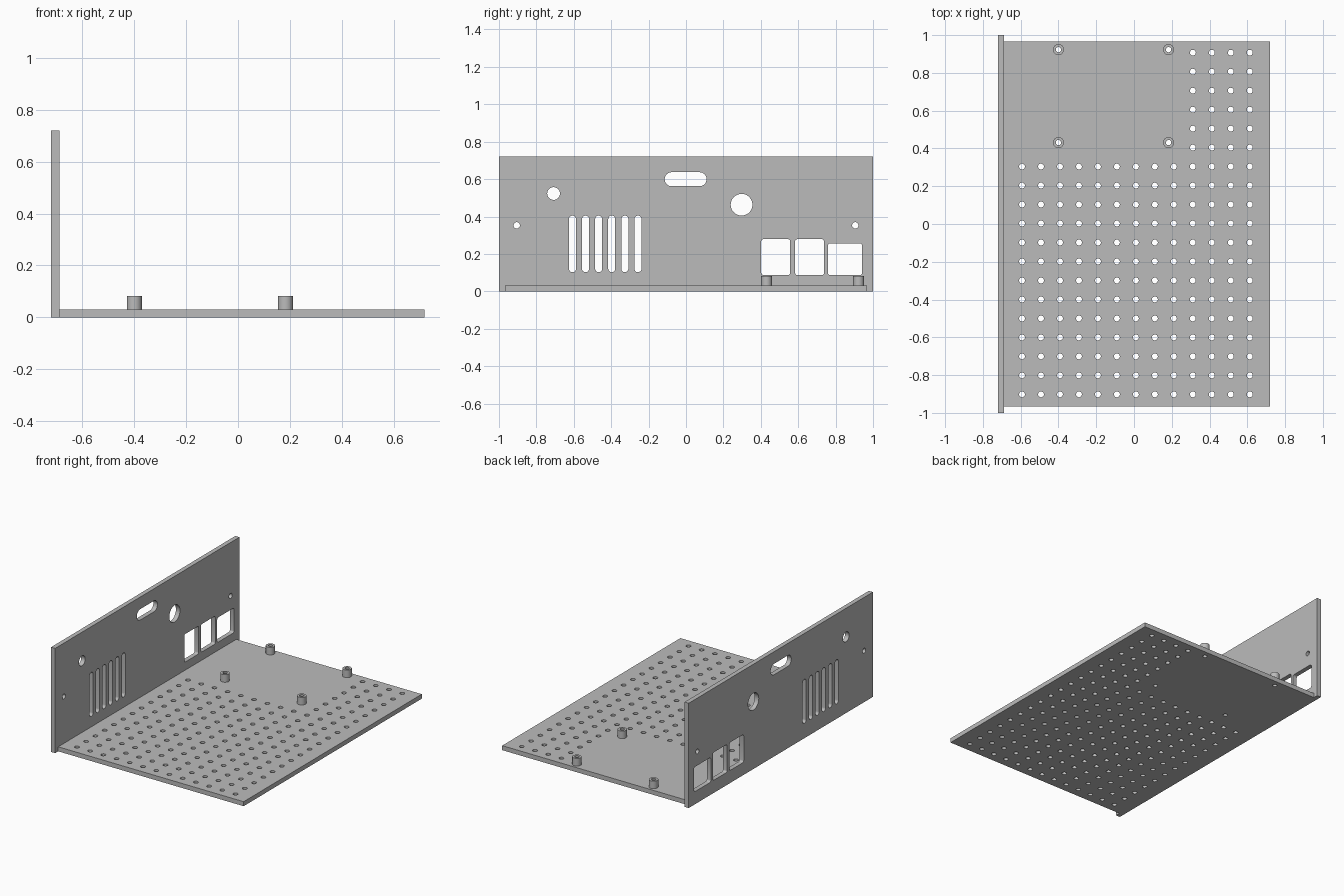
import bpy, bmesh, math
from mathutils import Matrix, Vector

cube = bpy.data.objects.get("Cube")
if cube:
    bpy.data.objects.remove(cube, do_unlink=True)

grey = bpy.data.materials.new("mid grey")
grey.use_nodes = True
grey.diffuse_color = (0.5, 0.5, 0.5, 1)
grey.node_tree.nodes["Principled BSDF"].inputs["Base Color"].default_value = (0.5, 0.5, 0.5, 1)


def rounded(x0, x1, y0, y1, r=0.0, steps=8):
    """Outline of a rectangle with rounded corners; coincident points are skipped."""
    pts = []
    corners = [(x1 - r, y1 - r), (x0 + r, y1 - r), (x0 + r, y0 + r), (x1 - r, y0 + r)]
    for k, (cx, cy) in enumerate(corners):
        for i in range(steps + 1):
            a = (k + i / steps) * math.pi / 2
            p = Vector((cx + r * math.cos(a), cy + r * math.sin(a)))
            if all((p - q).length > 1e-4 for q in pts):
                pts.append(p)
    return pts


def circle(x, y, r, steps=6):
    return rounded(x - r, x + r, y - r, y + r, r, steps)


def plate(name, outlines, thickness, matrix):
    """Extrude an outline with holes into a solid plate."""
    curve = bpy.data.curves.new(name + " profile", "CURVE")
    curve.dimensions = "2D"
    curve.fill_mode = "BOTH"
    curve.extrude = thickness / 2
    for pts in outlines:
        spline = curve.splines.new("POLY")
        spline.points.add(len(pts) - 1)
        for point, p in zip(spline.points, pts):
            point.co = (p.x, p.y, 0, 1)
        spline.use_cyclic_u = True
    helper = bpy.data.objects.new(name + " helper", curve)
    bpy.context.collection.objects.link(helper)
    bpy.context.view_layer.update()
    graph = bpy.context.evaluated_depsgraph_get()
    mesh = bpy.data.meshes.new_from_object(helper.evaluated_get(graph))
    bpy.data.objects.remove(helper, do_unlink=True)
    bpy.data.curves.remove(curve)

    # Weld the caps to the sides and place the plate
    bm = bmesh.new()
    bm.from_mesh(mesh)
    bmesh.ops.remove_doubles(bm, verts=bm.verts, dist=1e-5)
    bm.transform(matrix)
    bmesh.ops.recalc_face_normals(bm, faces=bm.faces)
    bm.to_mesh(mesh)
    bm.free()
    mesh.name = name
    mesh.materials.clear()
    mesh.materials.append(grey)
    obj = bpy.data.objects.new(name, mesh)
    bpy.context.collection.objects.link(obj)
    bpy.ops.object.select_all(action="DESELECT")
    obj.select_set(True)
    bpy.context.view_layer.objects.active = obj
    bpy.ops.object.shade_smooth_by_angle(angle=math.radians(40))
    return obj


T = 0.031          # plate thickness
PITCH = 0.1005     # spacing of the hole grid
posts = [(x, y) for x in (-0.4, 0.183) for y in (0.431, 0.923)]

# Base plate: hole grid, leaving the board area clear
base = [rounded(-0.69, 0.72, -0.967, 0.967)]
for row in range(19):
    for col in range(13):
        if row < 13 or col > 8:
            base.append(circle(-0.593 + col * PITCH, -0.902 + row * PITCH, 0.0155))
base += [circle(x, y, 0.014) for x, y in posts]
plate("base_plate", base, T, Matrix.Translation((0, 0, T / 2)))

# Hollow standoffs on the base
for i, (x, y) in enumerate(posts):
    plate(f"standoff_{i + 1}", [circle(x, y, 0.029, 8), circle(x, y, 0.014)],
          0.083 - T, Matrix.Translation((0, 0, (0.083 + T) / 2)))

# Side panel, drawn in y and z
panel = [rounded(-1, 1, 0, 0.72)]
panel += [circle(-0.708, 0.523, 0.034, 10), circle(0.297, 0.463, 0.058, 12)]
panel += [circle(side * 0.905, 0.353, 0.017) for side in (-1, 1)]
panel.append(rounded(-0.114, 0.11, 0.562, 0.637, 0.0374))       # handle slot
for i in range(6):                                              # vents
    y = -0.607 + i * 0.07
    panel.append(rounded(y - 0.0187, y + 0.0187, 0.102, 0.405, 0.0186))
for y0, y1, top in ((0.402, 0.557, 0.279), (0.583, 0.738, 0.279), (0.759, 0.941, 0.257)):
    panel.append(rounded(y0, y1, 0.087, top, 0.012, 4))         # port windows
upright = Matrix(((0, 0, 1, -0.705), (1, 0, 0, 0), (0, 1, 0, 0), (0, 0, 0, 1)))
plate("side_panel", panel, T, upright)
